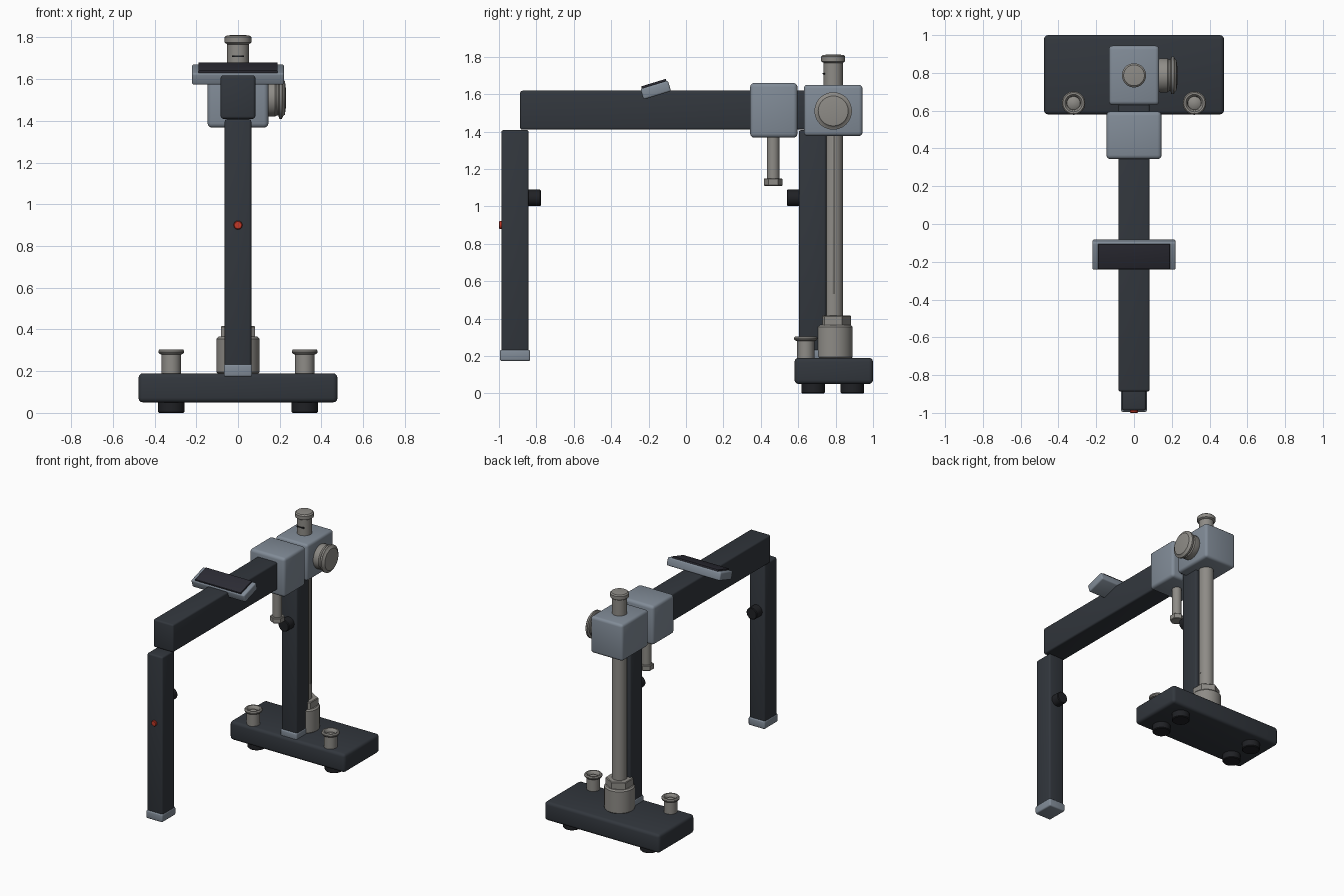
import bpy
import bmesh
from math import pi, cos, sin, radians

if "Cube" in bpy.data.objects:
    bpy.data.objects.remove(bpy.data.objects["Cube"])


def material(name, rgb):
    m = bpy.data.materials.new(name)
    m.diffuse_color = (*rgb, 1)
    m.use_nodes = True
    m.node_tree.nodes["Principled BSDF"].inputs["Base Color"].default_value = m.diffuse_color
    return m


DARK = material("dark_paint", (0.032, 0.038, 0.047))
BLUE = material("blue_grey", (0.22, 0.26, 0.31))
METAL = material("metal", (0.27, 0.26, 0.24))
BLACK = material("black_rubber", (0.014, 0.015, 0.018))
SCREEN = material("screen", (0.025, 0.025, 0.035))
RED = material("red_light", (0.55, 0.04, 0.02))


def finish(name, bm, mat, loc, rot):
    bmesh.ops.recalc_face_normals(bm, faces=bm.faces)
    me = bpy.data.meshes.new(name)
    bm.to_mesh(me)
    bm.free()
    ob = bpy.data.objects.new(name, me)
    bpy.context.collection.objects.link(ob)
    me.materials.append(mat)
    ob.location = loc
    ob.rotation_euler = rot
    bpy.ops.object.select_all(action='DESELECT')
    bpy.context.view_layer.objects.active = ob
    ob.select_set(True)
    bpy.ops.object.shade_smooth_by_angle(angle=radians(35))
    return ob


def box(name, x, y, z, mat, bevel=0.01, rot=(0, 0, 0)):
    """Bevelled box from (min, max) ranges, rotated about its centre."""
    bm = bmesh.new()
    bmesh.ops.create_cube(bm, size=1)
    for v in bm.verts:
        v.co = [c * (r[1] - r[0]) for c, r in zip(v.co, (x, y, z))]
    bmesh.ops.bevel(bm, geom=bm.edges[:], offset=bevel, segments=3,
                    profile=0.5, affect='EDGES')
    return finish(name, bm, mat, [sum(r) / 2 for r in (x, y, z)], rot)


def lathe(name, profile, loc, mat, rot=(0, 0, 0), sides=32, turn=0.0):
    """Revolve (radius, height) points about local z and close both ends."""
    bm = bmesh.new()
    rings = [[bm.verts.new((r * cos(turn + 2 * pi * i / sides),
                            r * sin(turn + 2 * pi * i / sides), h))
              for i in range(sides)] for r, h in profile]
    for a, b in zip(rings, rings[1:]):
        for i in range(sides):
            j = (i + 1) % sides
            bm.faces.new((a[i], a[j], b[j], b[i]))
    bm.faces.new(rings[0])
    bm.faces.new(rings[-1])
    return finish(name, bm, mat, loc, rot)


def rod(r, h, c):
    """Chamfered cylinder profile."""
    return [(r - c, 0), (r, c), (r, h - c), (r - c, h)]


COL_Y = 0.787

# Base plate, rubber feet and clamp studs
box("base_plate", (-0.477, 0.477), (0.58, 1.0), (0.05, 0.19), DARK, 0.022)
for sx in (-1, 1):
    for y in (0.68, 0.89):
        lathe("foot", rod(0.063, 0.06, 0.005), (sx * 0.32, y, 0), BLACK)
    lathe("base_stud", [(0.046, 0), (0.046, 0.095), (0.056, 0.097), (0.062, 0.105),
                        (0.062, 0.112), (0.056, 0.12), (0.046, 0.12), (0.038, 0.112),
                        (0.035, 0.095), (0.018, 0.105)],
          (sx * 0.32, 0.64, 0.185), METAL)

# Column with socket, nut, rail, tick marks and cap
lathe("column_socket", rod(0.104, 0.18, 0.01), (0, COL_Y, 0.185), METAL, sides=40)
lathe("column_nut", rod(0.095, 0.06, 0.005), (0, COL_Y, 0.357), METAL, sides=6, turn=pi / 6)
lathe("column", rod(0.052, 1.6, 0.004), (0, COL_Y, 0.18), METAL)
box("column_rail", (0.04, 0.055), (COL_Y - 0.006, COL_Y + 0.006), (0.53, 1.45), METAL, 0.001)
for i in range(6):
    z = 0.71 + 0.2 * i
    box("column_tick", (-0.029, 0.029), (0.731, 0.755), (z - 0.004, z + 0.004), BLACK, 0.001)
lathe("column_cap", [(0.052, 0), (0.064, 0.008), (0.064, 0.034), (0.055, 0.042), (0.025, 0.045)],
      (0, COL_Y, 1.767), METAL)

# Head carriage with adjustment knob on the right
box("column_carriage", (-0.133, 0.133), (0.63, 0.944), (1.376, 1.65), BLUE, 0.02)
lathe("adjustment_knob", [(0.085, 0), (0.09, 0.01), (0.09, 0.05), (0.084, 0.058),
                          (0.084, 0.065), (0.1, 0.07), (0.1, 0.083), (0.088, 0.088),
                          (0.08, 0.097), (0.05, 0.101)],
      (0.128, COL_Y, 1.51), METAL, rot=(0, pi / 2, 0), sides=40)

# Arm, its clamp block and locking screw
box("arm", (-0.083, 0.083), (-0.887, 0.72), (1.41, 1.618), DARK, 0.012)
box("arm_clamp", (-0.146, 0.146), (0.343, 0.596), (1.367, 1.66), BLUE, 0.022)
lathe("screw_shaft", rod(0.033, 0.25, 0.002), (0, 0.466, 1.135), METAL, sides=24)
lathe("screw_head", rod(0.05, 0.04, 0.004), (0, 0.466, 1.11), METAL, sides=6, turn=pi / 6)

# Tilted control panel on the arm
tilt = radians(17)
cy, cz = -0.162, 1.622
box("control_panel", (-0.221, 0.221), (cy - 0.077, cy + 0.077), (cz - 0.03, cz + 0.03),
    BLUE, 0.01, (tilt, 0, 0))
sy, sz = cy - sin(tilt) * 0.029, cz + cos(tilt) * 0.029
box("panel_screen", (-0.19, 0.19), (sy - 0.069, sy + 0.069), (sz - 0.012, sz + 0.012),
    SCREEN, 0.003, (tilt, 0, 0))

# Two matching uprights facing each other, with end caps and inner knobs
for name, y, side in (("front_leg", -0.914, 1), ("rear_post", 0.677, -1)):
    box(name, (-0.064, 0.064), (y - 0.073, y + 0.073), (0.2, 1.408), DARK, 0.012)
    box(name + "_end_cap", (-0.068, 0.068), (y - 0.081, y + 0.081), (0.173, 0.233), BLUE, 0.01)
    lathe(name + "_knob", rod(0.044, 0.075, 0.005), (0, y + side * 0.063, 1.045), BLACK,
          rot=(-side * pi / 2, 0, 0))

# Red indicator light
lathe("indicator_light", rod(0.021, 0.025, 0.004), (0, -0.975, 0.9), RED,
      rot=(pi / 2, 0, 0), sides=24)
